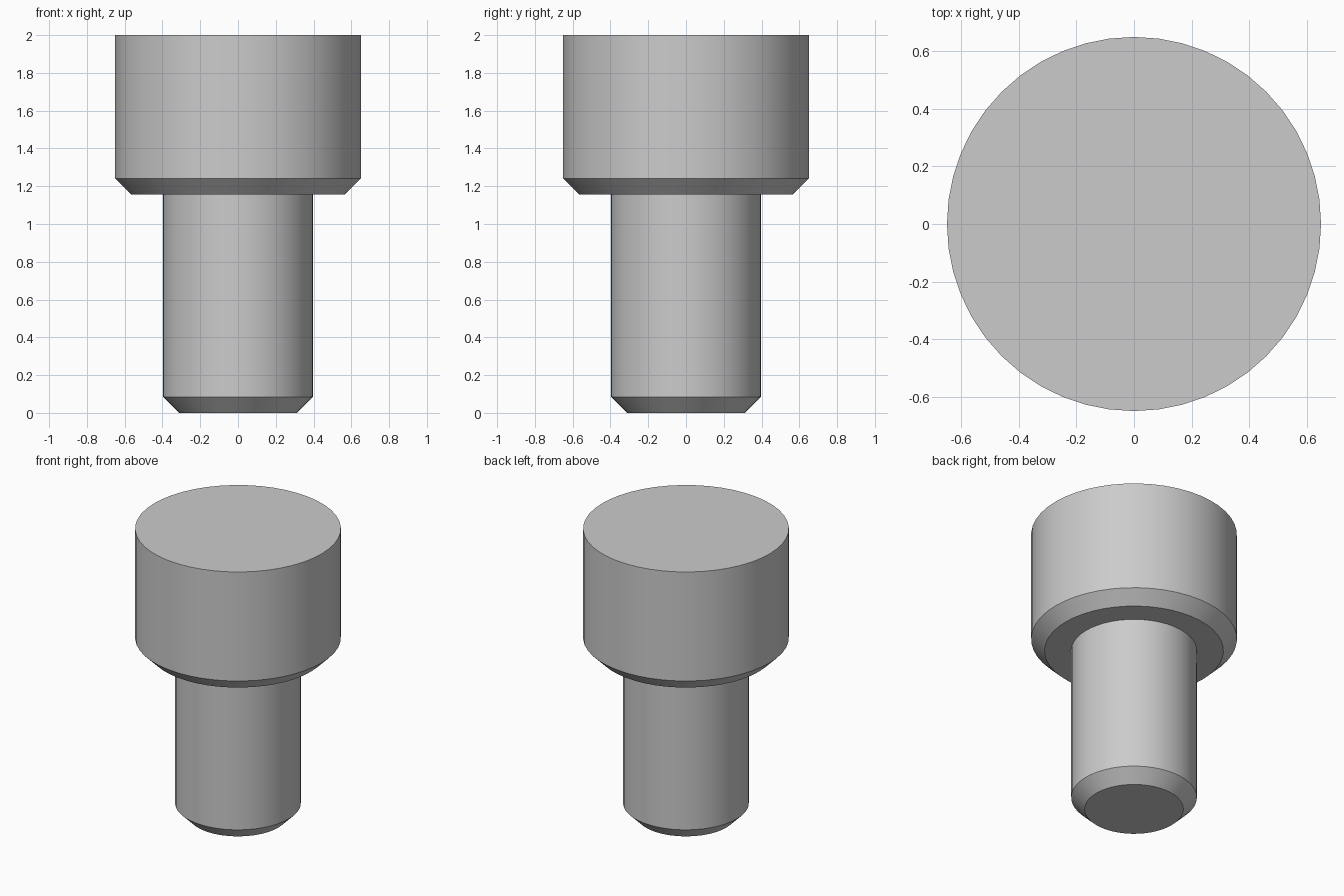
import bpy
import bmesh
import math
from mathutils import Matrix

cube = bpy.data.objects.get("Cube")
if cube:
    bpy.data.objects.remove(cube, do_unlink=True)

# Single plain grey metal
grey = bpy.data.materials.new("grey_metal")
colour = (0.6, 0.6, 0.6, 1)
grey.diffuse_color = colour
grey.use_nodes = True
grey.node_tree.nodes["Principled BSDF"].inputs["Base Color"].default_value = colour

SIDES = 48


def turned_part(name, profile):
    """Spin a (radius, height) profile around z; ends on the axis close it."""
    bm = bmesh.new()
    verts = [bm.verts.new((r, 0, z)) for r, z in profile]
    edges = [bm.edges.new(pair) for pair in zip(verts, verts[1:])]
    bmesh.ops.spin(bm, geom=verts + edges, cent=(0, 0, 0), axis=(0, 0, 1),
                   angle=math.tau, steps=SIDES, use_merge=True)
    bmesh.ops.remove_doubles(bm, verts=bm.verts, dist=0.0001)
    bmesh.ops.recalc_face_normals(bm, faces=bm.faces)
    mesh = bpy.data.meshes.new(name)
    bm.to_mesh(mesh)
    bm.free()
    mesh.materials.append(grey)
    obj = bpy.data.objects.new(name, mesh)
    bpy.context.collection.objects.link(obj)
    bpy.ops.object.select_all(action="DESELECT")
    obj.select_set(True)
    bpy.context.view_layer.objects.active = obj
    bpy.ops.object.shade_smooth_by_angle(angle=math.radians(30))
    return obj


CHAMFER = 0.085
HEAD_R, HEAD_Z, TOP_Z = 0.65, 1.155, 2.0
SHAFT_R = 0.397

# One solid stepped pin: chamfered shaft below a wide chamfered head
turned_part("stepped_pin", [
    (0, 0),
    (SHAFT_R - CHAMFER, 0),
    (SHAFT_R, CHAMFER),
    (SHAFT_R, HEAD_Z),
    (HEAD_R - CHAMFER, HEAD_Z),
    (HEAD_R, HEAD_Z + CHAMFER),
    (HEAD_R, TOP_Z),
    (0, TOP_Z),
])
